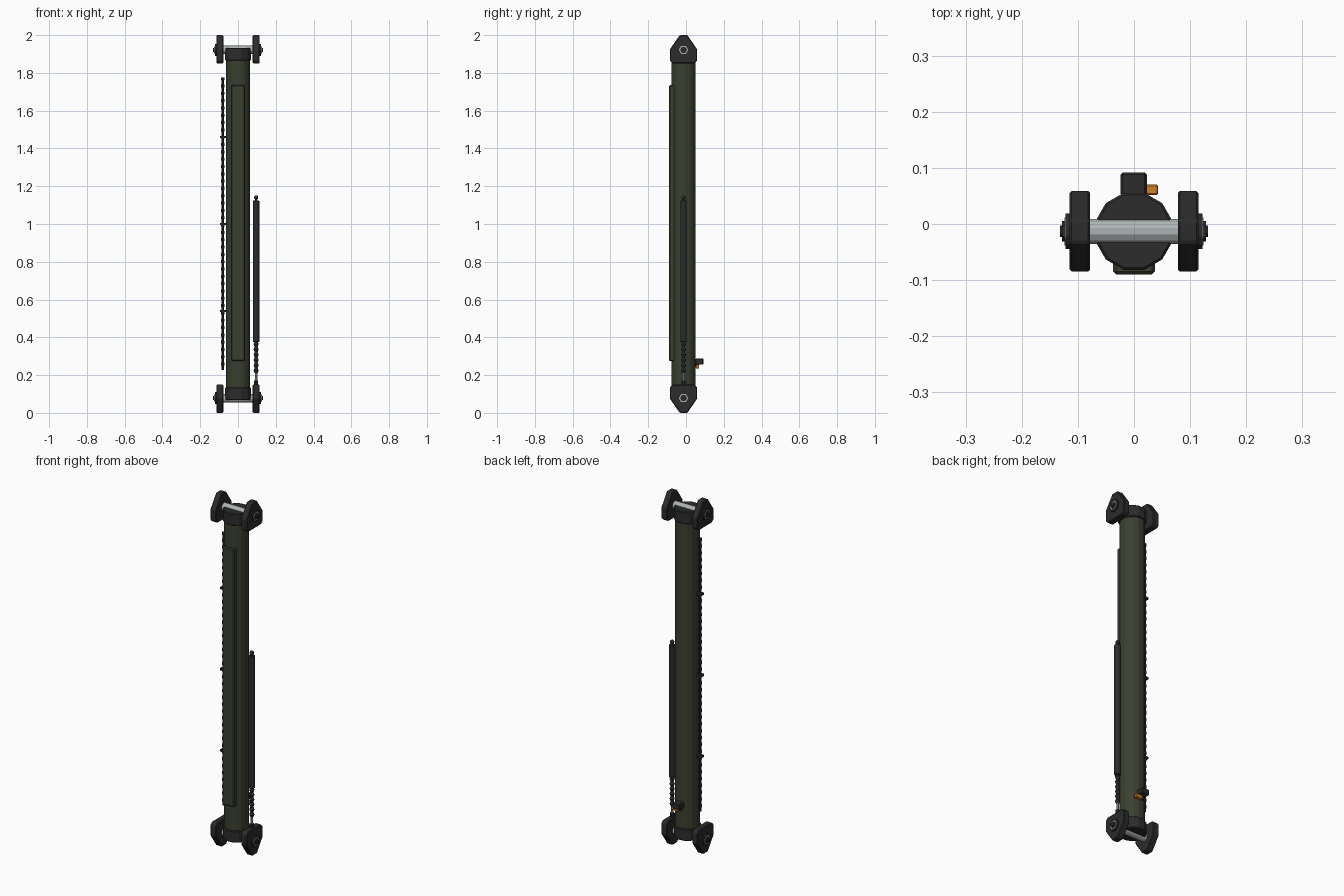
import bpy, bmesh, math
from mathutils import Matrix, Vector

if "Cube" in bpy.data.objects:
    bpy.data.objects.remove(bpy.data.objects["Cube"], do_unlink=True)

CY = -0.013  # depth of the main axis


def material(name, rgb):
    m = bpy.data.materials.new(name)
    m.use_nodes = True
    m.diffuse_color = (*rgb, 1)
    b = m.node_tree.nodes["Principled BSDF"]
    b.inputs["Base Color"].default_value = (*rgb, 1)
    b.inputs["Roughness"].default_value = 0.6
    return m


GREEN = material("olive green", (0.042, 0.051, 0.03))
BLACK = material("dark grey", (0.025, 0.025, 0.027))
STEEL = material("bright steel", (0.42, 0.45, 0.45))
ORANGE = material("orange", (0.6, 0.22, 0.025))


def finish(name, bm, mat, bevel=0):
    bmesh.ops.recalc_face_normals(bm, faces=bm.faces)
    me = bpy.data.meshes.new(name)
    bm.to_mesh(me)
    bm.free()
    me.materials.append(mat)
    ob = bpy.data.objects.new(name, me)
    bpy.context.collection.objects.link(ob)
    if bevel:
        mod = ob.modifiers.new("bevel", "BEVEL")
        mod.width = bevel
        mod.segments = 1
        mod.limit_method = "ANGLE"
    return ob


def box(name, lo, hi, mat, bevel=0):
    lo, hi = Vector(lo), Vector(hi)
    bm = bmesh.new()
    bmesh.ops.create_cube(bm, size=1, matrix=Matrix.Translation((lo + hi) / 2) @ Matrix.Diagonal((*(hi - lo), 1)))
    return finish(name, bm, mat, bevel)


def rod(name, a, b, r, sides, mat, bevel=0):
    """Closed cylinder between two points, flat side outward."""
    a, b = Vector(a), Vector(b)
    d = b - a
    bm = bmesh.new()
    turn = d.to_track_quat("Z", "Y").to_matrix().to_4x4()
    bmesh.ops.create_cone(bm, cap_ends=True, segments=sides, radius1=r, radius2=r, depth=d.length,
                          matrix=Matrix.Translation((a + b) / 2) @ turn @ Matrix.Rotation(math.pi / sides, 4, "Z"))
    return finish(name, bm, mat, bevel)


def lathe(name, x, y, profile, sides, mat):
    """Upright turned part from (radius, height) pairs."""
    bm = bmesh.new()
    rings = []
    for r, z in profile:
        rings.append([bm.verts.new((x + r * math.cos(k * math.tau / sides),
                                    y + r * math.sin(k * math.tau / sides), z)) for k in range(sides)])
    for p, q in zip(rings, rings[1:]):
        for k in range(sides):
            n = (k + 1) % sides
            bm.faces.new((p[k], p[n], q[n], q[k]))
    bm.faces.new(rings[0][::-1])
    bm.faces.new(rings[-1])
    return finish(name, bm, mat)


def lug_plate(name, x0, x1, flip):
    """Side plate tapering to its outer end; flip mirrors it to the top."""
    half = [(0.02, 0), (0.072, 0.075), (0.072, 0.135), (0.057, 0.15)]
    outline = half + [(-y, z) for y, z in reversed(half)]
    bm = bmesh.new()
    face = bm.faces.new([bm.verts.new((x0, CY + y, 2 - z if flip else z)) for y, z in outline])
    ext = bmesh.ops.extrude_face_region(bm, geom=[face])
    for v in ext["geom"]:
        if isinstance(v, bmesh.types.BMVert):
            v.co.x = x1
    return finish(name, bm, BLACK, 0.004)


# Main tube with its long front panel
tube = rod("main_tube", (0, CY, 0.1), (0, CY, 1.9), 0.064, 16, GREEN)
box("front_panel", (-0.037, -0.09, 0.275), (0.037, -0.055, 1.735), GREEN, 0.005)

# Matching mounts at both ends
for end, flip in (("bottom", False), ("top", True)):
    z = lambda h: 2 - h if flip else h
    rod(end + "_collar", (0, CY, z(0.068)), (0, CY, z(0.135)), 0.071, 12, BLACK, 0.004)
    rod(end + "_pin", (-0.08, CY, z(0.078)), (0.08, CY, z(0.078)), 0.023, 12, STEEL)
    for side, s in (("left", 1), ("right", -1)):
        label = end + "_" + side
        hub = lambda part, a, b, r, n, m: rod(label + part, (s * a, CY, z(0.078)), (s * b, CY, z(0.078)), r, n, m)
        lug_plate(label + "_plate", s * 0.078, s * 0.115, flip)
        hub("_washer", 0.113, 0.122, 0.033, 12, BLACK)
        hub("_nut_rim", 0.12, 0.124, 0.025, 6, STEEL)
        hub("_nut", 0.12, 0.128, 0.018, 6, BLACK)
        hub("_bolt_end", 0.12, 0.132, 0.011, 8, BLACK)

# Ribbed hose along one side, held by clips
ribs = []
count = 40
step = 1.55 / count
for i in range(count):
    base = 0.228 + i * step
    ribs += [(0.006, base), (0.006, base + step * 0.55), (0.0095, base + step * 0.6), (0.0095, base + step * 0.95)]
lathe("ribbed_hose", -0.081, CY, ribs, 8, BLACK)
for i in range(3):
    h = 0.54 + 0.46 * i
    box("hose_clip_%d" % (i + 1), (-0.095, CY - 0.012, h - 0.006), (-0.055, CY + 0.012, h + 0.006), BLACK)

# Gas strut on the other side
SX = 0.096
rod("strut_body", (SX, CY, 0.375), (SX, CY, 1.125), 0.0175, 12, BLACK, 0.003)
rod("strut_neck", (SX, CY, 1.12), (SX, CY, 1.14), 0.006, 8, BLACK)
bm = bmesh.new()
bmesh.ops.create_uvsphere(bm, u_segments=10, v_segments=6, radius=0.012, matrix=Matrix.Translation((SX, CY, 1.14)))
finish("strut_ball", bm, BLACK)
bellows = []
for i in range(6):
    h = 0.21 + i * 0.028
    bellows += [(0.008, h), (0.0135, h + 0.014)]
bellows.append((0.008, 0.378))
lathe("strut_bellows", SX, CY, bellows, 10, BLACK)
rod("strut_rod", (SX, CY, 0.16), (SX, CY, 0.215), 0.007, 8, STEEL)
rod("strut_foot", (SX, CY, 0.145), (SX, CY, 0.172), 0.012, 8, BLACK)

# Valve block on the back with its orange lever
box("valve_block", (-0.024, 0.05, 0.256), (0.023, 0.092, 0.288), BLACK, 0.004)
box("valve_stem", (-0.012, 0.04, 0.24), (0.012, 0.062, 0.258), BLACK)
box("valve_lever", (0.0, 0.052, 0.235), (0.043, 0.07, 0.256), ORANGE, 0.002)
